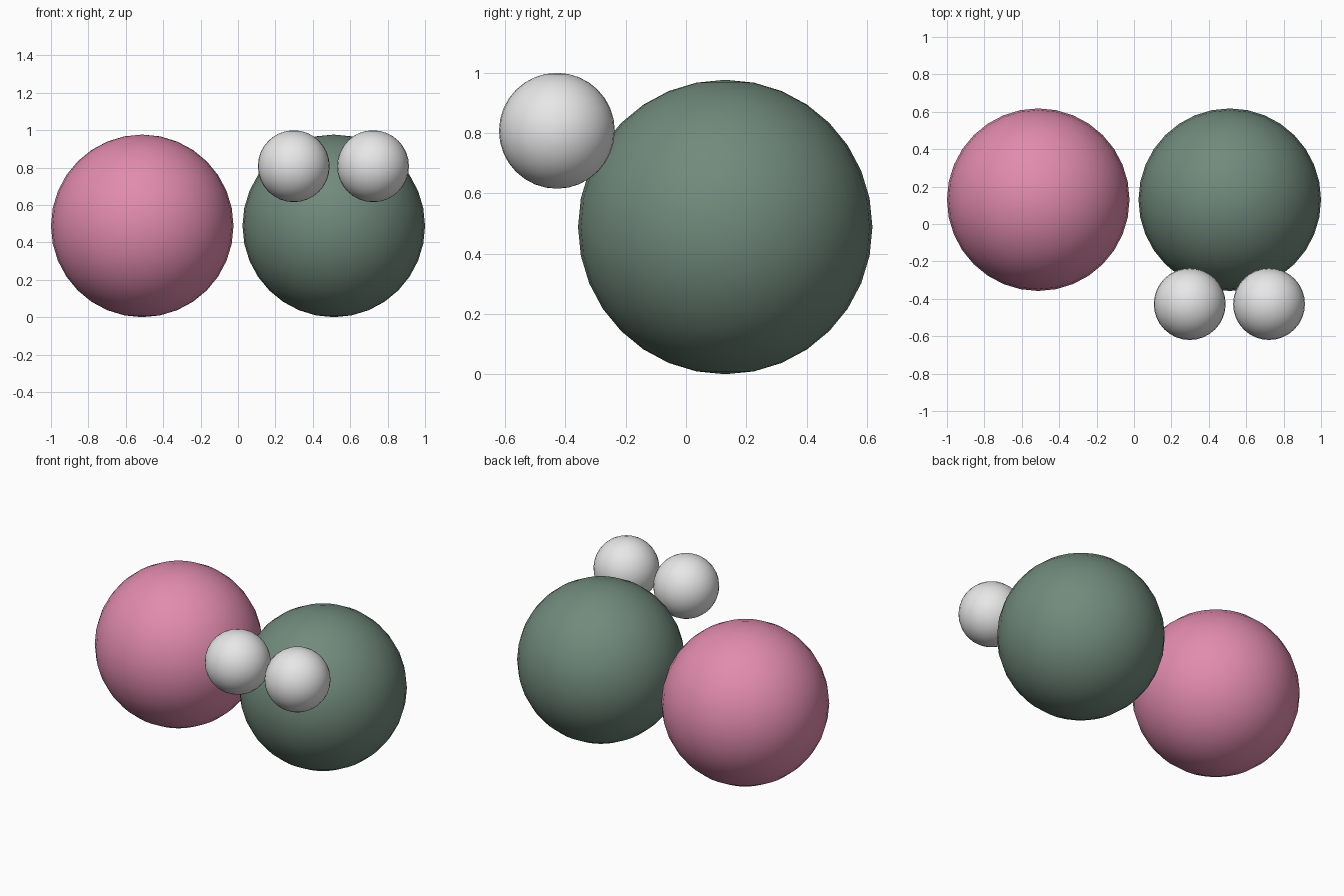
import bpy

if "Cube" in bpy.data.objects:
    bpy.data.objects.remove(bpy.data.objects["Cube"])


def material(name, rgb):
    m = bpy.data.materials.new(name)
    m.diffuse_color = (*rgb, 1.0)
    m.use_nodes = True
    m.node_tree.nodes["Principled BSDF"].inputs["Base Color"].default_value = m.diffuse_color
    return m


def ball(name, centre, radius, mat, segments, rings):
    bpy.ops.mesh.primitive_uv_sphere_add(
        segments=segments, ring_count=rings, radius=radius, location=centre)
    ob = bpy.context.object
    ob.name = name
    ob.data.materials.append(mat)
    bpy.ops.object.shade_smooth()
    return ob


pink = material("pink", (0.76, 0.26, 0.42))
green = material("dark green", (0.165, 0.255, 0.200))
white = material("light grey", (0.80, 0.80, 0.80))

# Two large balls side by side
R = 0.488
ball("pink_ball", (-0.512, 0.13, R), R, pink, 32, 16)
ball("green_ball", (0.512, 0.13, R), R, green, 32, 16)

# Pair of small balls on the upper front of the green ball
for side, x in (("left", 0.298), ("right", 0.722)):
    ball(side + "_small_ball", (x, -0.428, 0.807), 0.192, white, 32, 16)
